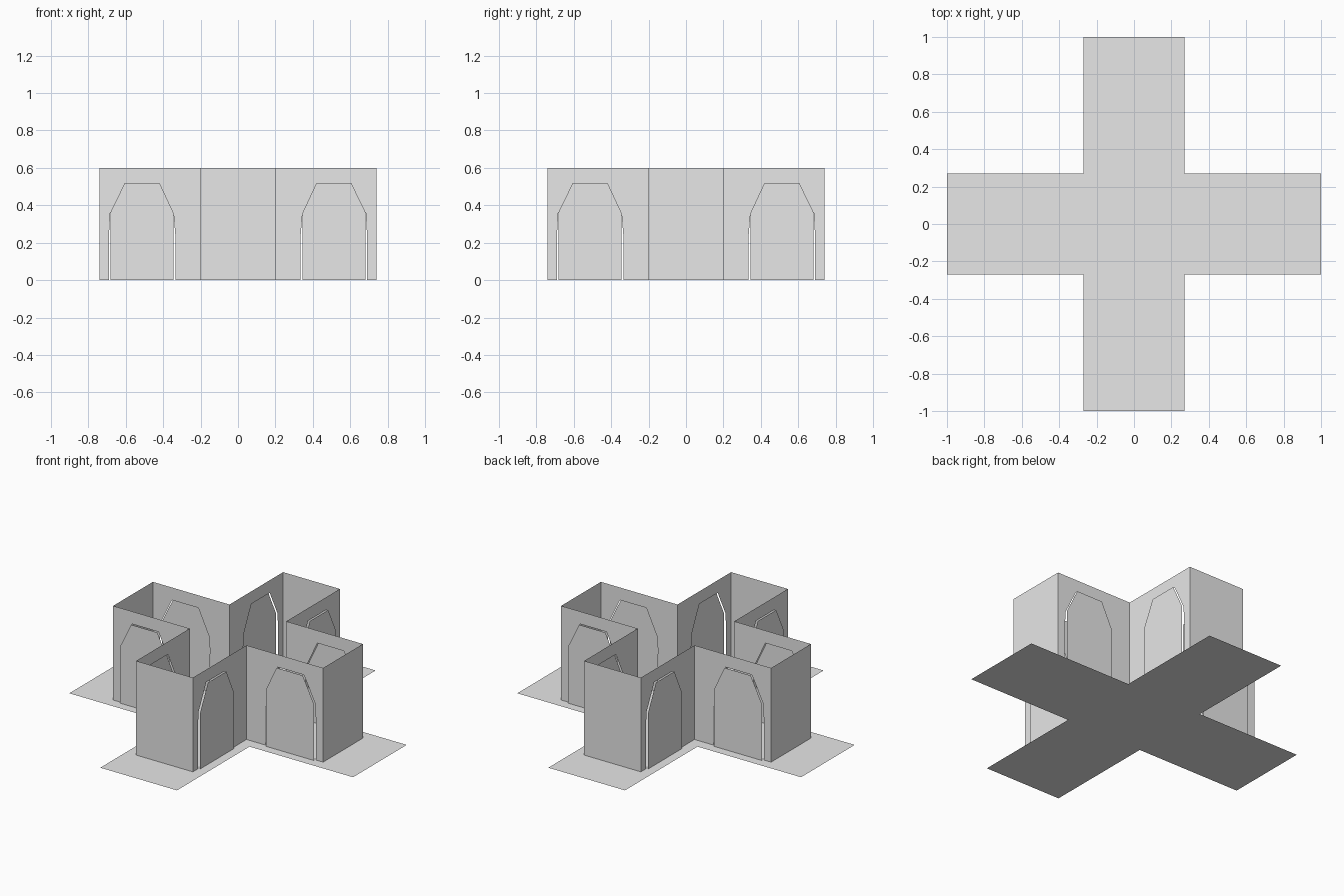
import bpy
from math import pi
from mathutils import Matrix

cube = bpy.data.objects.get("Cube")
if cube:
    bpy.data.objects.remove(cube, do_unlink=True)

grey = bpy.data.materials.new("light grey")
grey.use_nodes = True
grey.diffuse_color = (0.8, 0.8, 0.8, 1)
grey.node_tree.nodes["Principled BSDF"].inputs["Base Color"].default_value = (0.8, 0.8, 0.8, 1)

HALF, REACH, HEIGHT = 0.2, 0.74, 0.6      # corridor half width, arm length, wall height
PROUD = 0.012                             # door offset from its wall


def sheet(name, points, turn=0.0):
    """One flat polygon, turned about the z axis."""
    rot = Matrix.Rotation(turn, 4, 'Z')
    mesh = bpy.data.meshes.new(name)
    mesh.from_pydata([rot @ Matrix.Translation(p).to_translation() for p in points],
                     [], [list(range(len(points)))])
    mesh.materials.append(grey)
    obj = bpy.data.objects.new(name, mesh)
    bpy.context.collection.objects.link(obj)
    return obj


def upright(profile, side, offset):
    """Stand an (along, up) profile on one side of an arm, facing outward."""
    pts = [(u, side * offset, z) for u, z in profile]
    return pts if side < 0 else pts[::-1]


# Arch profiles
arch_top = [(0.345, 0.36), (0.42, 0.52), (0.605, 0.52), (0.683, 0.36)]
door = [(0.683, 0), *arch_top[::-1], (0.345, 0)]
opening = [(0.335, 0), (0.335, 0.24), *arch_top, (0.69, 0.24), (0.69, 0)]
wall = [(HALF, 0), *opening, (REACH, 0), (REACH, HEIGHT), (HALF, HEIGHT)]

# Cross-shaped floor
w = 0.27
quarter = [(w, -w, 0), (1, -w, 0), (1, w, 0)]
cross = []
for k in range(4):
    cross += [Matrix.Rotation(k * pi / 2, 3, 'Z') @ Matrix.Translation(p).to_translation()
              for p in quarter]
sheet("floor", cross)

# Four arms, each with two arched side walls, two doors and an end wall
for k, arm in enumerate(("left", "back", "right", "front")):
    turn = k * pi / 2
    for side, label in ((-1, "first"), (1, "second")):
        sheet(f"{arm}_{label}_side_wall", upright(wall, side, HALF), turn)
        sheet(f"{arm}_{label}_door", upright(door[::-1], side, HALF + PROUD)[::-1], turn)
    sheet(f"{arm}_end_wall", [(REACH, -HALF, 0), (REACH, HALF, 0),
                              (REACH, HALF, HEIGHT), (REACH, -HALF, HEIGHT)], turn)
